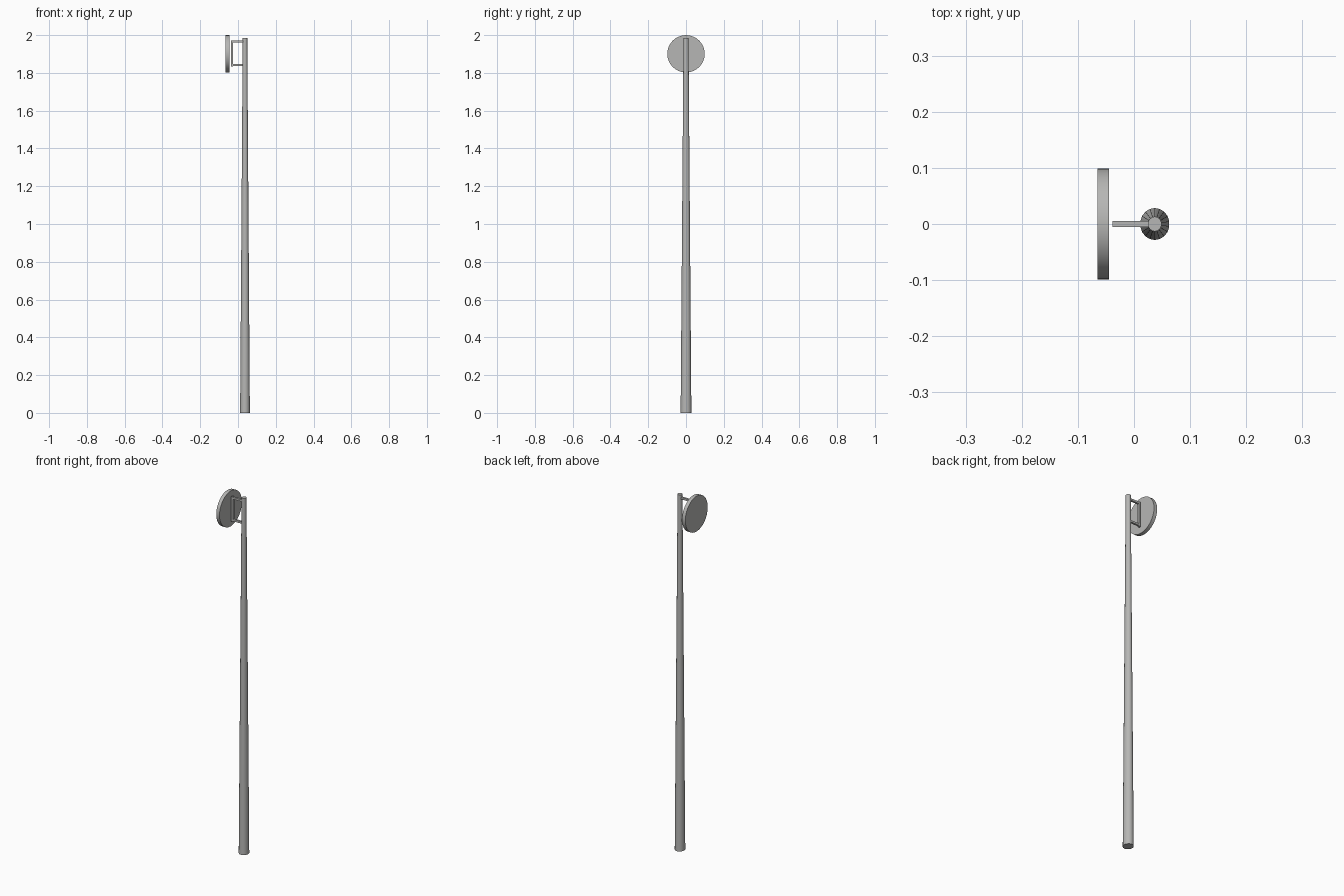
import bpy
import math

if "Cube" in bpy.data.objects:
    bpy.data.objects.remove(bpy.data.objects["Cube"])

grey = bpy.data.materials.new("metal_grey")
grey.diffuse_color = (0.47, 0.47, 0.46, 1)
grey.use_nodes = True
grey.node_tree.nodes["Principled BSDF"].inputs["Base Color"].default_value = grey.diffuse_color


def finish(name):
    ob = bpy.context.object
    ob.name = name
    ob.data.materials.append(grey)
    bpy.ops.object.transform_apply(location=False, rotation=True, scale=True)
    return ob


def bar(name, x0, x1, z0, z1, width=0.011):
    bpy.ops.mesh.primitive_cube_add(size=1, location=((x0 + x1) / 2, 0, (z0 + z1) / 2))
    bpy.context.object.scale = (x1 - x0, width, z1 - z0)
    return finish(name)


# Tapered pole, slightly narrower front-on than side-on
bpy.ops.mesh.primitive_cone_add(vertices=18, radius1=0.0285, radius2=0.0132,
                                depth=1.985, location=(0.037, 0, 0.9925))
bpy.context.object.scale = (0.92, 1, 1)
finish("pole")
bpy.ops.object.shade_smooth_by_angle(angle=math.radians(30))

# C-shaped bracket: two arms and an upright
bar("bracket_upper_arm", -0.028, 0.037, 1.960, 1.971)
bar("bracket_lower_arm", -0.028, 0.037, 1.837, 1.848)
bar("bracket_upright", -0.038, -0.027, 1.833, 1.972)

# Round sign disc facing sideways
bpy.ops.mesh.primitive_cylinder_add(vertices=32, radius=0.099, depth=0.02,
                                    location=(-0.055, 0, 1.901),
                                    rotation=(0, math.pi / 2, 0))
finish("sign_disc")
bpy.ops.object.shade_smooth_by_angle(angle=math.radians(30))
